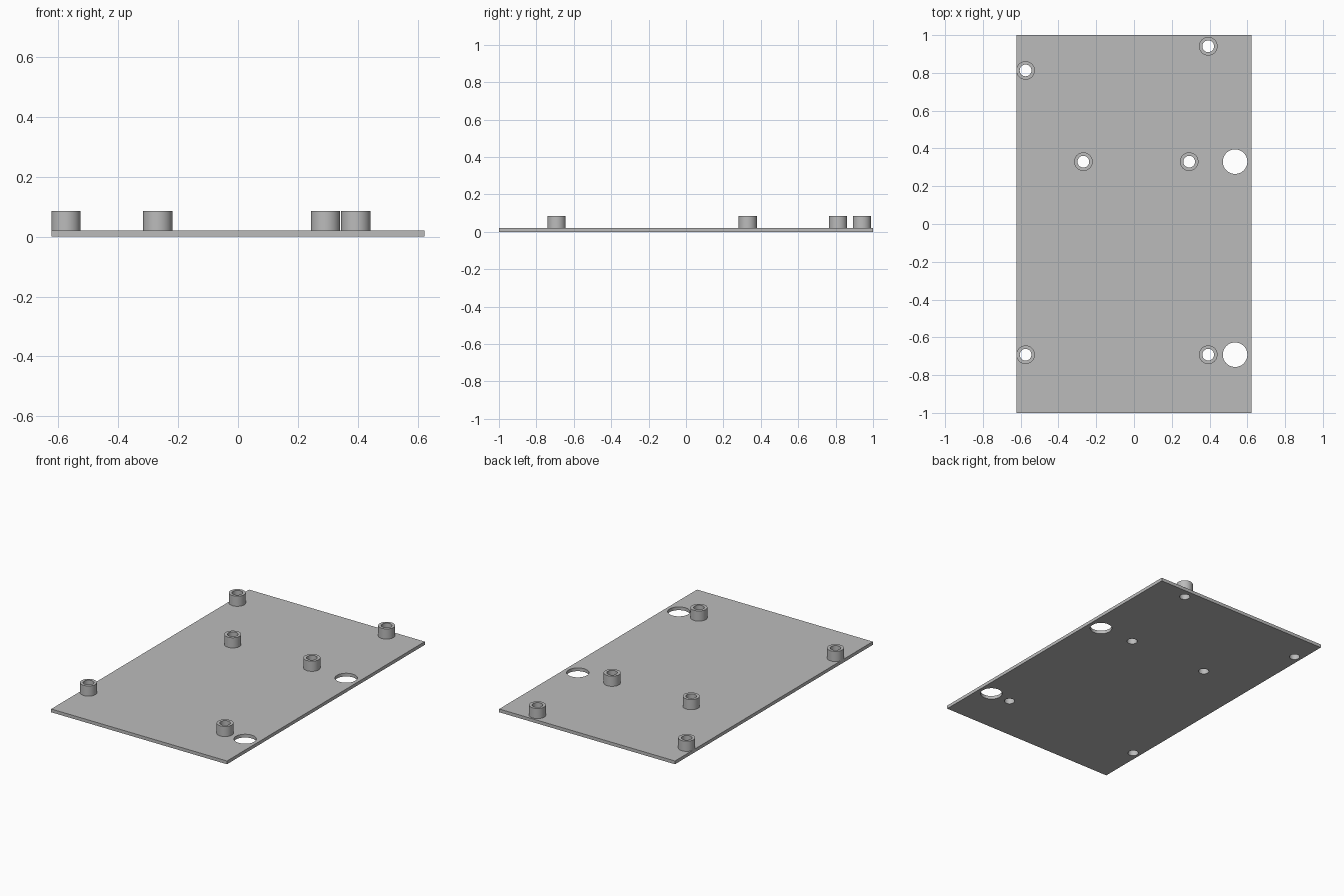
import bpy, bmesh, math

if "Cube" in bpy.data.objects:
    bpy.data.objects.remove(bpy.data.objects["Cube"])

PLATE_T = 0.021      # plate thickness
TOP = 0.086          # top of the standoffs
HALF_W, HALF_D = 0.622, 1.0
OUTER_R, BORE_R, HOLE_R = 0.049, 0.031, 0.065

STANDOFFS = [(-0.574, 0.813), (0.393, 0.941), (-0.268, 0.33),
             (0.292, 0.33), (-0.574, -0.692), (0.393, -0.692)]
BIG_HOLES = [(0.535, 0.33), (0.535, -0.692)]

grey = bpy.data.materials.new("plain grey")
grey.diffuse_color = (0.5, 0.5, 0.5, 1)
grey.use_nodes = True
grey.node_tree.nodes["Principled BSDF"].inputs["Base Color"].default_value = grey.diffuse_color


def circle(x, y, r, n=48):
    return [(x + r * math.cos(2 * math.pi * i / n),
             y + r * math.sin(2 * math.pi * i / n)) for i in range(n)]


def extrude_outline(name, loops, z0, z1):
    """Fill an outline with holes and extrude it upward."""
    bm = bmesh.new()
    edges = []
    for loop in loops:
        vs = [bm.verts.new((x, y, z0)) for x, y in loop]
        edges += [bm.edges.new((vs[i - 1], vs[i])) for i in range(len(vs))]
    bmesh.ops.triangle_fill(bm, edges=edges, use_beauty=True, normal=(0, 0, 1))
    ext = bmesh.ops.extrude_face_region(bm, geom=bm.faces[:], use_keep_orig=True)
    verts = [g for g in ext["geom"] if isinstance(g, bmesh.types.BMVert)]
    bmesh.ops.translate(bm, verts=verts, vec=(0, 0, z1 - z0))
    bmesh.ops.recalc_face_normals(bm, faces=bm.faces[:])
    mesh = bpy.data.meshes.new(name)
    bm.to_mesh(mesh)
    bm.free()
    mesh.materials.append(grey)
    obj = bpy.data.objects.new(name, mesh)
    bpy.context.collection.objects.link(obj)
    # Smooth round walls, crisp rims
    bpy.ops.object.select_all(action='DESELECT')
    obj.select_set(True)
    bpy.context.view_layer.objects.active = obj
    bpy.ops.object.shade_smooth_by_angle(angle=math.radians(30))
    return obj


# Base plate with bores under the standoffs and two large holes
rect = [(-HALF_W, -HALF_D), (HALF_W, -HALF_D), (HALF_W, HALF_D), (-HALF_W, HALF_D)]
holes = [circle(x, y, BORE_R) for x, y in STANDOFFS]
holes += [circle(x, y, HOLE_R) for x, y in BIG_HOLES]
extrude_outline("base_plate", [rect] + holes, 0, PLATE_T)

# Hollow standoffs
for i, (x, y) in enumerate(STANDOFFS, 1):
    extrude_outline(f"standoff_{i}", [circle(x, y, OUTER_R), circle(x, y, BORE_R)],
                    PLATE_T, TOP)
